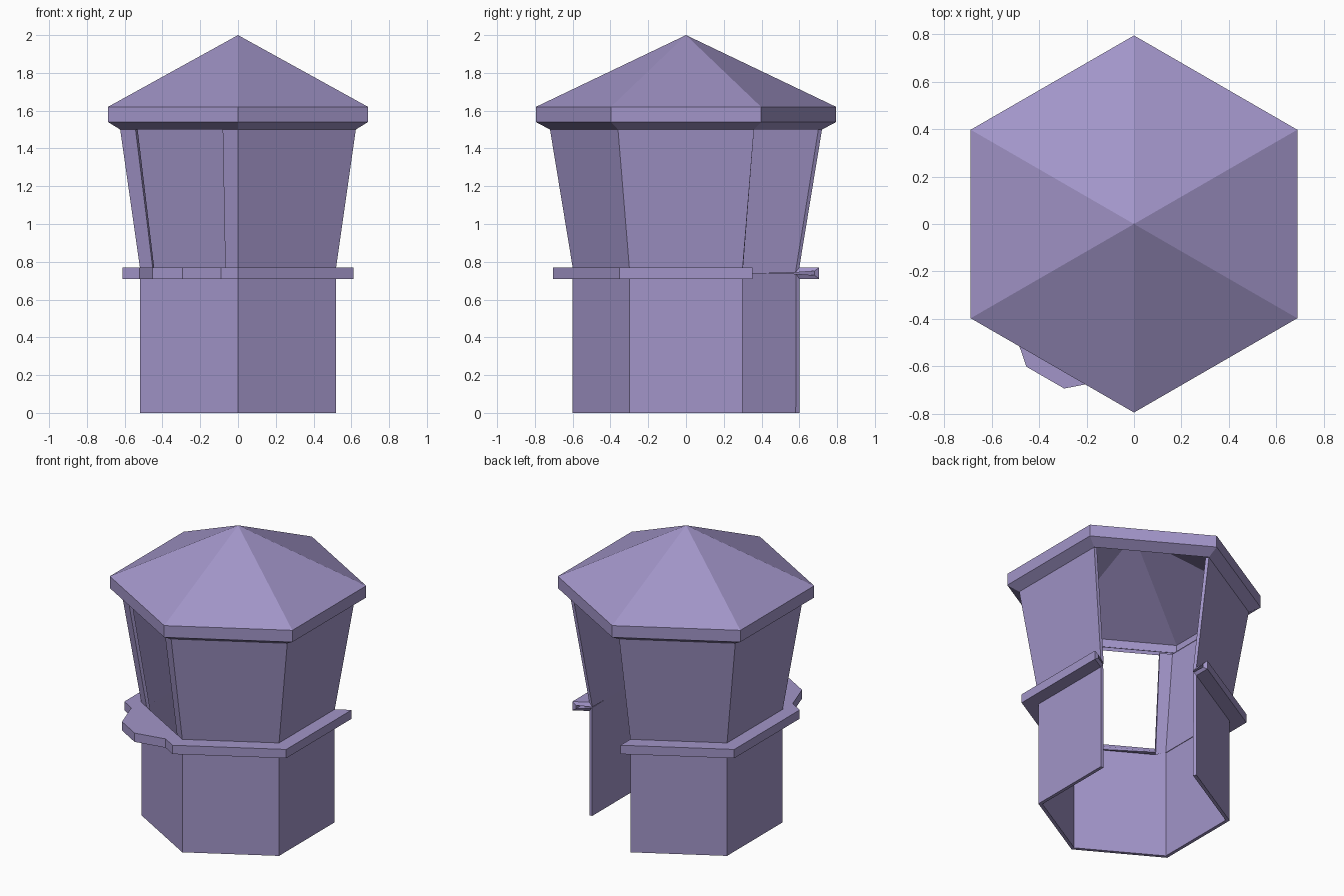
import bpy, bmesh, math
from mathutils import Vector

if "Cube" in bpy.data.objects:
    bpy.data.objects.remove(bpy.data.objects["Cube"])

paint = bpy.data.materials.new("lavender paint")
paint.diffuse_color = (0.36, 0.30, 0.58, 1)
paint.use_nodes = True
paint.node_tree.nodes["Principled BSDF"].inputs["Base Color"].default_value = paint.diffuse_color

DOOR_SIDE = 0      # open side, back right (30 to 90 degrees)
WINDOW_SIDE = 3    # side with window and counter, front left


def corner(i, r, z):
    a = math.radians(30 + 60 * i)
    return Vector((r * math.cos(a), r * math.sin(a), z))


def shell(name, faces):
    """Make a thin-walled object from outward-facing polygons."""
    bm = bmesh.new()
    for pts in faces:
        bm.faces.new([bm.verts.new(p) for p in pts])
    bmesh.ops.remove_doubles(bm, verts=bm.verts[:], dist=0.0005)
    me = bpy.data.meshes.new(name)
    bm.to_mesh(me)
    bm.free()
    me.materials.append(paint)
    ob = bpy.data.objects.new(name, me)
    bpy.context.collection.objects.link(ob)
    mod = ob.modifiers.new("thickness", 'SOLIDIFY')
    mod.thickness = 0.022
    mod.offset = -1
    mod.use_even_offset = True
    return ob


def band(i, lo, hi):
    return [corner(i, *lo), corner(i + 1, *lo), corner(i + 1, *hi), corner(i, *hi)]


# Walls with hollow ledge
profile = [(0.6, 0), (0.6, 0.71), (0.705, 0.71), (0.705, 0.77), (0.6, 0.77), (0.72, 1.5)]
walls = []
for i in range(6):
    if i == DOOR_SIDE:
        continue
    if i != WINDOW_SIDE:
        walls += [band(i, lo, hi) for lo, hi in zip(profile, profile[1:])]
        continue
    # Lower wall under the counter
    walls.append(band(i, profile[0], profile[1]))
    # Window posts either side of the opening
    a, b, bt, at = band(i, profile[4], profile[5])
    w1, w2 = a.lerp(b, 0.13), a.lerp(b, 0.87)
    t1, t2 = at.lerp(bt, 0.13), at.lerp(bt, 0.87)
    walls += [[a, w1, t1, at], [w2, b, bt, t2]]
    # Counter bulging out of the ledge
    tangent = (b - a).normalized()
    normal = Vector((tangent.y, -tangent.x, 0))
    bulge = [(-0.25, 0.6105), (-0.092, 0.748), (0.092, 0.748), (0.25, 0.6105)]

    def rim(z):
        mid = [tangent * t + normal * n + Vector((0, 0, z)) for t, n in bulge]
        return [corner(i, 0.705, z)] + mid + [corner(i + 1, 0.705, z)]

    low, high = rim(0.71), rim(0.77)
    walls.append([corner(i, 0.6, 0.71), corner(i + 1, 0.6, 0.71)] + low[::-1])
    walls.append(high + [b, w2, w1, a])
    walls += [[low[k], low[k + 1], high[k + 1], high[k]] for k in range(5)]
shell("booth_walls", walls)

# Six-sided roof with eaves
roof = []
eaves = [(0.72, 1.5), (0.795, 1.54), (0.795, 1.62)]
for i in range(6):
    roof += [band(i, lo, hi) for lo, hi in zip(eaves, eaves[1:])]
    roof.append([corner(i, *eaves[-1]), corner(i + 1, *eaves[-1]), Vector((0, 0, 2))])
shell("roof", roof)
